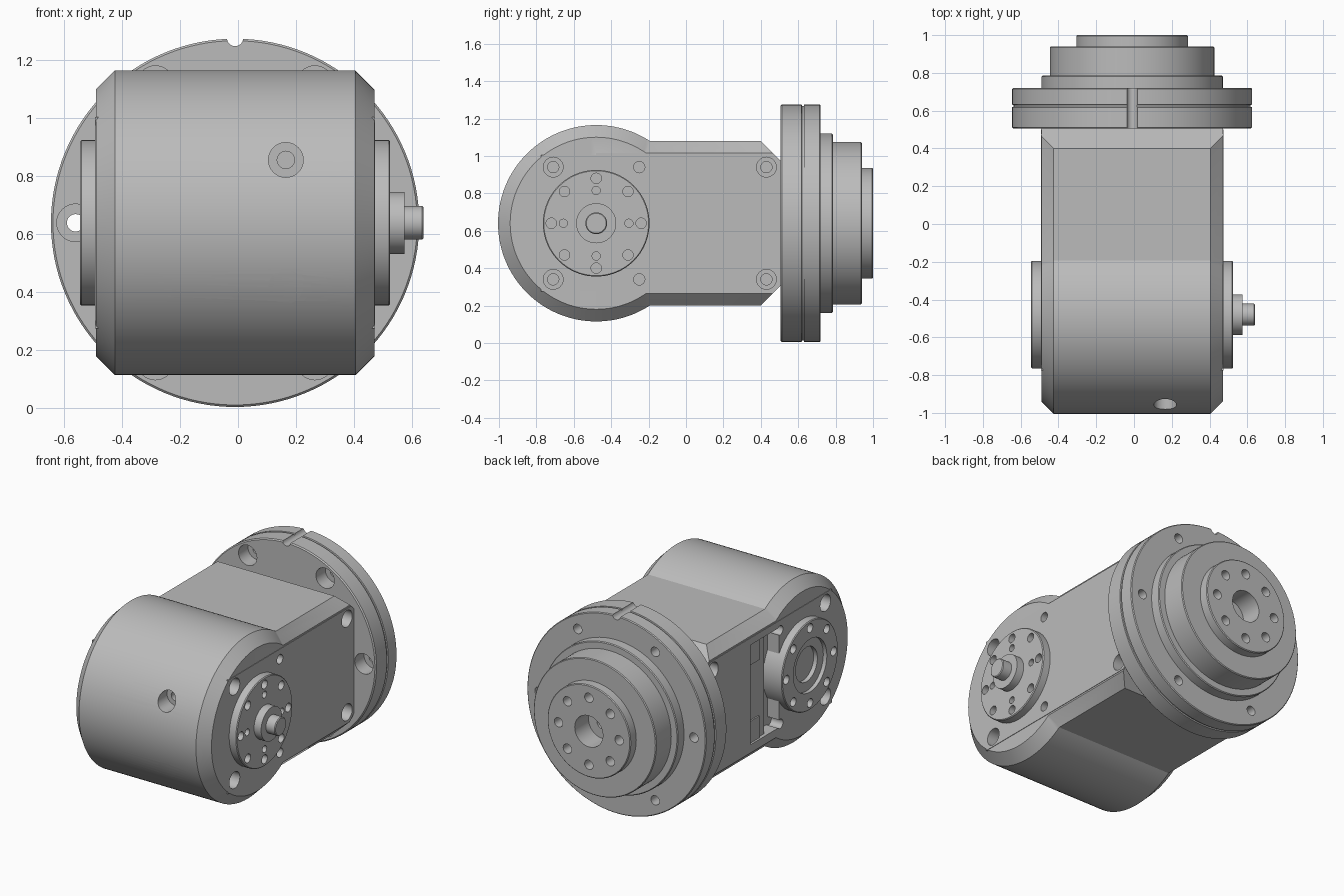
import bpy, bmesh, math
from mathutils import Vector, Matrix

old = bpy.data.objects.get("Cube")
if old:
    bpy.data.objects.remove(old, do_unlink=True)

metal = bpy.data.materials.new("machined grey")
metal.use_nodes = True
GREY = (0.5, 0.5, 0.5, 1)
metal.diffuse_color = GREY
metal.node_tree.nodes["Principled BSDF"].inputs["Base Color"].default_value = GREY

CX, CZ = -0.01, 0.64      # centre line of the housing and flange
HY = -0.48                # position of the cross axis
X, Y = Vector((1, 0, 0)), Vector((0, 1, 0))


def lathe(bm, profile, origin, axis, segments=64):
    """Closed turned solid: profile is (radius, distance along axis)."""
    turn = axis.to_track_quat('Z', 'Y').to_matrix()
    rings = []
    for r, t in profile:
        ring = []
        for i in range(segments):
            a = math.tau * i / segments
            p = turn @ Vector((r * math.cos(a), r * math.sin(a), t))
            ring.append(bm.verts.new(p + Vector(origin)))
        rings.append(ring)
    for lo, hi in zip(rings, rings[1:]):
        for i in range(segments):
            j = (i + 1) % segments
            bm.faces.new((lo[i], lo[j], hi[j], hi[i]))
    bm.faces.new(rings[0])
    bm.faces.new(rings[-1])


def block(bm, lo, hi):
    lo, hi = Vector(lo), Vector(hi)
    m = Matrix.Translation((lo + hi) / 2) @ Matrix.Diagonal((*(hi - lo), 1))
    bmesh.ops.create_cube(bm, size=1, matrix=m)


def loft(bm, sections):
    """Solid through matching outlines, each given as (x, [(y, z), ...])."""
    rings = [[bm.verts.new((x, y, z)) for y, z in pts] for x, pts in sections]
    for lo, hi in zip(rings, rings[1:]):
        for i in range(len(lo)):
            j = (i + 1) % len(lo)
            bm.faces.new((lo[i], lo[j], hi[j], hi[i]))
    bm.faces.new(rings[0])
    bm.faces.new(rings[-1])


def finish(bm, name, helper=False):
    bmesh.ops.recalc_face_normals(bm, faces=bm.faces)
    mesh = bpy.data.meshes.new(name)
    bm.to_mesh(mesh)
    bm.free()
    mesh.materials.append(metal)
    ob = bpy.data.objects.new(name, mesh)
    bpy.context.collection.objects.link(ob)
    if helper:
        ob.hide_render = True
    return ob


def boolean(ob, tool, operation='DIFFERENCE'):
    mod = ob.modifiers.new("bool", 'BOOLEAN')
    mod.operation, mod.solver, mod.object = operation, 'EXACT', tool
    bpy.context.view_layer.objects.active = ob
    bpy.ops.object.modifier_apply(modifier=mod.name)


def around(count, radius, phase=0):
    for i in range(count):
        a = math.tau * i / count + phase
        yield radius * math.cos(a), radius * math.sin(a)


# Housing: chamfered barrel joined to a chamfered block
bm = bmesh.new()
lathe(bm, [(0.46, -0.48), (0.525, -0.415), (0.525, 0.415), (0.46, 0.48)],
      (CX, HY, CZ), X, 128)
housing = finish(bm, "housing")


def block_outline(half, corner, end):
    upper = [(end, 0.33), (corner, half), (HY, half)]
    return ([(y, CZ + h) for y, h in upper]
            + [(y, CZ - h) for y, h in reversed(upper)])


wide, narrow = block_outline(0.44, 0.4, 0.51), block_outline(0.375, 0.465, 0.51)
bm = bmesh.new()
loft(bm, [(CX - 0.48, narrow), (CX - 0.415, wide), (CX + 0.415, wide), (CX + 0.48, narrow)])
arm = finish(bm, "arm_block", True)
boolean(housing, arm, 'UNION')

# Thin side covers
covers = []
for name, s in (("left_cover", 1), ("right_cover", -1)):
    bm = bmesh.new()
    outline = [(-0.775, 0.275), (0.47, 0.275), (0.5, 0.32),
               (0.5, 0.96), (0.47, 1.005), (-0.775, 1.005)]
    loft(bm, [(CX + s * 0.43, outline), (CX + s * 0.483, outline)])
    covers.append(finish(bm, name))

# Screw holes in the housing sides and front
bm = bmesh.new()
for s in (1, -1):
    for z in (CZ - 0.3, CZ + 0.3):
        for y in (-0.71, 0.43):
            lathe(bm, [(0.053, 0), (0.053, 0.09), (0.03, 0.09), (0.03, 0.16)],
                  (CX + s * 0.5, y, z), -s * X, 32)
        lathe(bm, [(0.03, 0), (0.03, 0.1)], (CX + s * 0.5, -0.25, z), -s * X, 24)
for z in (0.42, 0.857):
    lathe(bm, [(0.06, 0), (0.06, 0.15), (0.03, 0.15), (0.03, 0.24)],
          (0.165, -1.02, z), Y, 32)
side_holes = finish(bm, "housing_hole_cutter", True)

# Cable pocket on the shaftless side
bm = bmesh.new()
block(bm, (-0.6, -0.24, 0.32), (-0.41, 0.05, 0.96))
pocket = finish(bm, "pocket_cutter", True)
for ob in [housing] + covers:
    boolean(ob, side_holes)
    boolean(ob, pocket)

# Notched plate in the pocket
bm = bmesh.new()
block(bm, (-0.47, -0.12, 0.32), (-0.4, 0.03, 0.96))
block(bm, (-0.48, -0.06, 0.32), (-0.4, 0.05, 0.46))
block(bm, (-0.48, -0.06, 0.82), (-0.4, 0.05, 0.96))
finish(bm, "pocket_plate")

# Drive disc with boss and shaft
bm = bmesh.new()
lathe(bm, [(0.285, 0.43), (0.285, 0.53), (0.28, 0.535), (0.107, 0.535), (0.107, 0.585),
           (0.058, 0.585), (0.058, 0.645), (0.053, 0.65)], (CX, HY, CZ), X, 96)
drive = finish(bm, "drive_disc_and_shaft")

# Plain disc on the opposite side
bm = bmesh.new()
lathe(bm, [(0.285, 0.4), (0.285, 0.53), (0.28, 0.535)], (CX, HY, CZ), -X, 96)
idler = finish(bm, "idler_disc")

# Bolt circles and bores of both discs
for disc, s in ((drive, 1), (idler, -1)):
    bm = bmesh.new()
    for dy, dz in around(8, 0.24):
        lathe(bm, [(0.028, 0), (0.028, 0.06)],
              (CX + s * 0.55, HY + dy, CZ + dz), -s * X, 24)
    if s > 0:
        for dy, dz in around(4, 0.175):
            lathe(bm, [(0.022, 0), (0.022, 0.05)],
                  (CX + 0.55, HY + dy, CZ + dz), -X, 20)
    else:
        lathe(bm, [(0.17, 0), (0.17, 0.04), (0.11, 0.04), (0.11, 0.1)],
              (CX - 0.55, HY, CZ), X, 48)
    boolean(disc, finish(bm, disc.name + "_cutter", True))

# Rear flange with groove and stepped hub
bm = bmesh.new()
lathe(bm, [(0.628, 0.505), (0.635, 0.512), (0.635, 0.618), (0.628, 0.62), (0.628, 0.63),
           (0.635, 0.632), (0.635, 0.715), (0.63, 0.72), (0.48, 0.72), (0.48, 0.78),
           (0.475, 0.785), (0.435, 0.785), (0.435, 0.935), (0.43, 0.94), (0.295, 0.94),
           (0.295, 0.995), (0.29, 1)], (CX, 0, CZ), Y, 128)
flange = finish(bm, "rear_flange")

# Flange screw holes, hub holes, centre bore and top notch
bm = bmesh.new()
for dx, dz in around(6, 0.55):
    lathe(bm, [(0.065, 0.48), (0.065, 0.6), (0.03, 0.6), (0.03, 0.75)],
          (CX + dx, 0, CZ + dz), Y, 32)
for dx, dz in around(8, 0.215):
    lathe(bm, [(0.03, 0.92), (0.03, 1.02)], (CX + dx, 0, CZ + dz), Y, 24)
lathe(bm, [(0.04, 0.78), (0.04, 0.86), (0.1, 0.86), (0.1, 1.02)], (CX, 0, CZ), Y, 48)
lathe(bm, [(0.028, 0.48), (0.028, 0.75)], (CX, 0, CZ + 0.637), Y, 24)
boolean(flange, finish(bm, "flange_cutter", True))

# Remove spent helpers and smooth the round faces
for ob in list(bpy.context.scene.objects):
    if ob.type == 'MESH' and ob.data.materials and ob.data.materials[0] == metal:
        if ob.hide_render:
            bpy.data.objects.remove(ob, do_unlink=True)
            continue
        bpy.ops.object.select_all(action='DESELECT')
        ob.select_set(True)
        bpy.context.view_layer.objects.active = ob
        bpy.ops.object.shade_smooth_by_angle(angle=math.radians(30))
